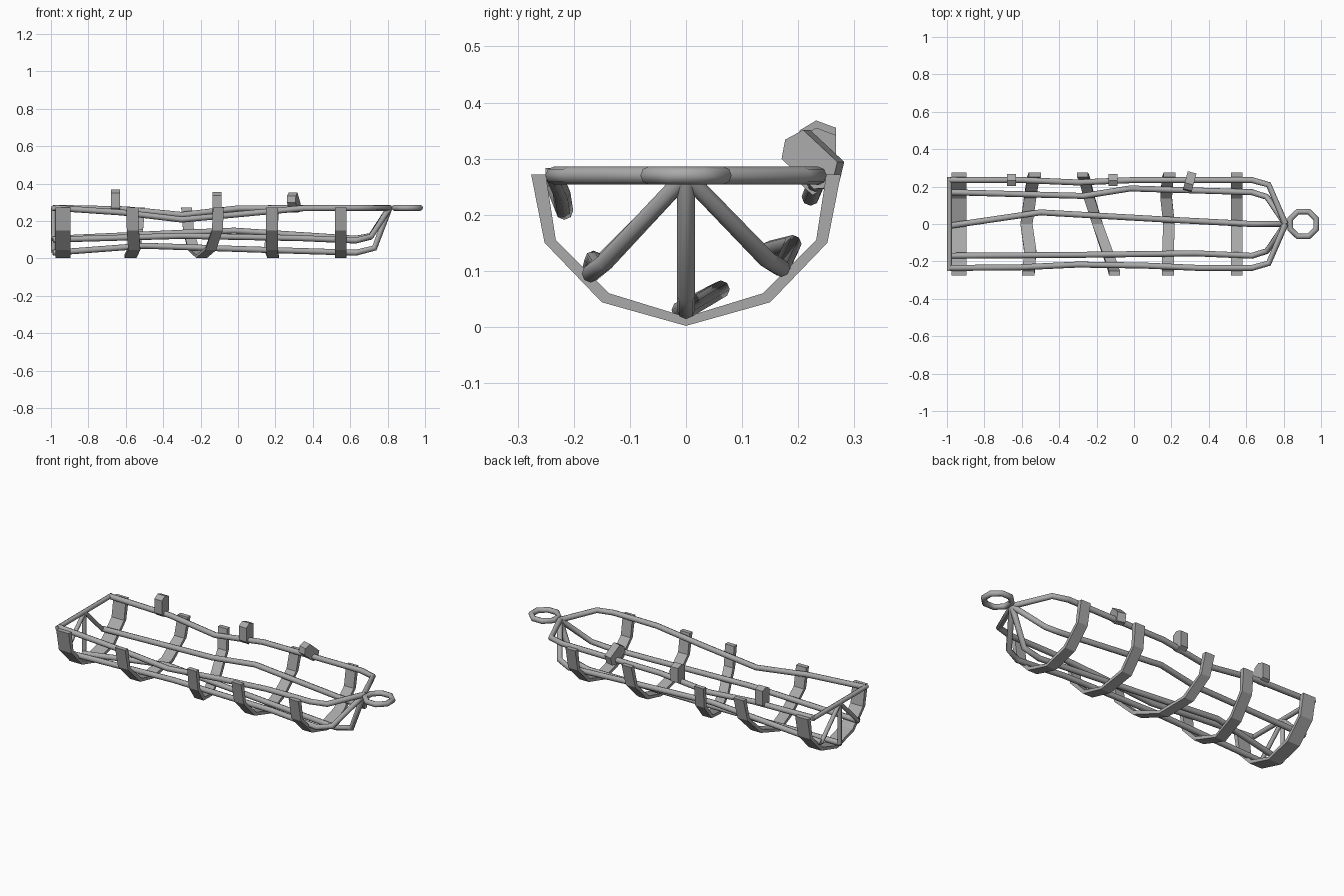
import bpy, bmesh
from math import cos, sin, pi, radians
from mathutils import Vector, Matrix

cube = bpy.data.objects.get("Cube")
if cube:
    bpy.data.objects.remove(cube)

steel = bpy.data.materials.new("grey steel")
steel.use_nodes = True
GREY = (0.4, 0.4, 0.4, 1)
steel.diffuse_color = GREY
steel.node_tree.nodes["Principled BSDF"].inputs["Base Color"].default_value = GREY


def add_object(name, bm):
    bmesh.ops.recalc_face_normals(bm, faces=bm.faces)
    mesh = bpy.data.meshes.new(name)
    bm.to_mesh(mesh)
    bm.free()
    mesh.materials.append(steel)
    obj = bpy.data.objects.new(name, mesh)
    bpy.context.collection.objects.link(obj)
    return obj


def loft(bm, rings, closed=False):
    """Join successive rings of points into a solid."""
    rings = [[bm.verts.new(p) for p in ring] for ring in rings]
    n = len(rings[0])
    pairs = list(zip(rings, rings[1:]))
    if closed:
        pairs.append((rings[-1], rings[0]))
    for a, b in pairs:
        for i in range(n):
            j = (i + 1) % n
            bm.faces.new((a[i], a[j], b[j], b[i]))
    if not closed:
        bm.faces.new(rings[0])
        bm.faces.new(rings[-1])


def rod(name, points, radius=0.016, closed=False, sides=8):
    """Round bar along a path, with mitred bends."""
    pts = [Vector(p) for p in points]
    rings = []
    for i, p in enumerate(pts):
        before = pts[i - 1] if i or closed else None
        after = pts[(i + 1) % len(pts)] if i < len(pts) - 1 or closed else None
        d_in = (p - before).normalized() if before else (after - p).normalized()
        d_out = (after - p).normalized() if after else d_in
        t = (d_in + d_out).normalized()
        ref = Vector((0, 0, 1)) if abs(t.z) < 0.95 else Vector((1, 0, 0))
        u = t.cross(ref).normalized()
        v = t.cross(u)
        ring = [p + radius * (u * cos(2 * pi * k / sides) + v * sin(2 * pi * k / sides))
                for k in range(sides)]
        rings.append(ring)
    bm = bmesh.new()
    loft(bm, rings, closed)
    obj = add_object(name, bm)
    for face in obj.data.polygons:
        face.use_smooth = len(face.vertices) == 4
    return obj


# Long rods, all meeting at the nose
NOSE = (0.81, 0, 0.27)
rod("right_top_rail", [(-0.99, -0.235, 0.27), (-0.62, -0.232, 0.245), (-0.3, -0.217, 0.207),
                       (0.05, -0.222, 0.24), (0.35, -0.235, 0.268), (0.63, -0.235, 0.27),
                       (0.72, -0.21, 0.27), NOSE])
rod("left_top_rail", [(-0.99, 0.235, 0.27), (-0.6, 0.235, 0.262), (-0.3, 0.222, 0.232),
                      (0, 0.235, 0.267), (0.63, 0.235, 0.27), (0.72, 0.21, 0.27), NOSE])
rod("right_lower_rod", [(-0.99, -0.17, 0.1), (-0.3, -0.165, 0.12), (0.33, -0.157, 0.108),
                        (0.63, -0.17, 0.095), (0.71, -0.145, 0.115), NOSE])
rod("left_lower_rod", [(-0.99, 0.17, 0.105), (-0.27, 0.15, 0.138), (-0.02, 0.19, 0.148),
                       (0.63, 0.17, 0.105), (0.71, 0.145, 0.12), NOSE])
rod("bottom_rod", [(-0.99, -0.01, 0.03), (-0.5, 0.062, 0.067), (0.15, 0.025, 0.045),
                   (0.63, 0, 0.03), (0.73, 0, 0.055), NOSE])

# End frame: crossbar and three struts
rod("end_crossbar", [(-0.987, -0.25, 0.27), (-0.987, 0.25, 0.27)], 0.013)
for name, y, z in (("right", -0.17, 0.1), ("middle", 0, 0.03), ("left", 0.17, 0.1)):
    rod("end_strut_" + name, [(-0.987, 0, 0.268), (-0.987, y, z)], 0.012)

# Towing ring at the nose
ring_angles = [2 * pi * (k + 0.5) / 8 for k in range(8)]
rod("nose_ring", [(0.905 + 0.075 * cos(a), 0.072 * sin(a), 0.27) for a in ring_angles],
    0.016, closed=True)

# Flat curved ribs: (outer y, outer z, inner y, inner z) for one half
HALF = [(0.276, 0.272, 0.25, 0.272), (0.252, 0.15, 0.232, 0.155), (0.15, 0.044, 0.137, 0.06)]
KEEL = (0, 0.002, 0, 0.018)
PROFILE = ([(-a, b, -c, d) for a, b, c, d in HALF] + [KEEL] + HALF[::-1])


def rib(name, width, xs):
    """xs gives the rib's centre at each profile station, right to left."""
    rings = []
    for x, (oy, oz, iy, iz) in zip(xs, PROFILE):
        a, b = x - width / 2, x + width / 2
        rings.append([(a, oy, oz), (b, oy, oz), (b, iy, iz), (a, iy, iz)])
    bm = bmesh.new()
    loft(bm, rings)
    add_object(name, bm)


rib("rib_end", 0.08, [-0.935] * 7)
rib("rib_second", 0.065, [-0.565, -0.562, -0.555, -0.575, -0.555, -0.54, -0.53])
rib("rib_slanted", 0.058, [-0.105, -0.11, -0.145, -0.195, -0.24, -0.265, -0.275])
rib("rib_fourth", 0.062, [0.182, 0.182, 0.182, 0.187, 0.172, 0.18, 0.19])
rib("rib_nose", 0.062, [0.55] * 7)

# Faceted clips hung on the left rail
CLIP = [(0.03, 0.055), (-0.005, 0.068), (-0.035, 0.05), (-0.035, -0.03),
        (-0.012, -0.052), (0.03, -0.03)]


def clip(name, centre, turn=0, tilt=0):
    bm = bmesh.new()
    loft(bm, [[(x, y, z) for y, z in CLIP] for x in (-0.024, 0.024)])
    turned = Matrix.Rotation(radians(turn), 4, "Z") @ Matrix.Rotation(radians(tilt), 4, "X")
    bm.transform(Matrix.Translation(centre) @ turned)
    add_object(name, bm)


clip("clip_end", (-0.655, 0.237, 0.3))
clip("clip_middle", (-0.112, 0.237, 0.287))
clip("clip_nose", (0.3, 0.235, 0.292), turn=-15, tilt=48)
